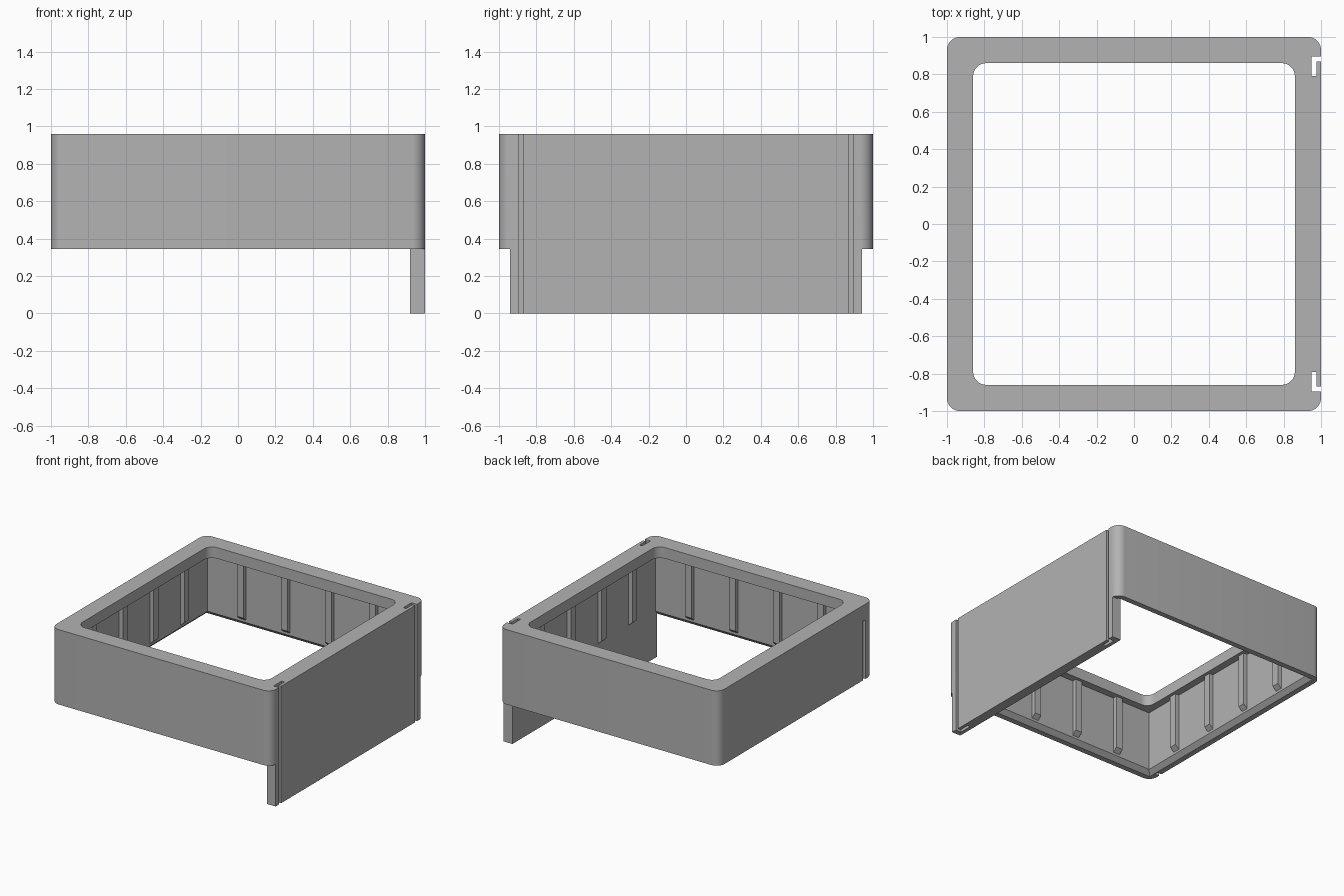
import bpy, bmesh, math
from mathutils import Vector

cube = bpy.data.objects.get("Cube")
if cube:
    bpy.data.objects.remove(cube, do_unlink=True)

GREY = (0.45, 0.45, 0.45, 1)
mat = bpy.data.materials.new("plain grey")
mat.use_nodes = True
mat.diffuse_color = GREY
mat.node_tree.nodes["Principled BSDF"].inputs["Base Color"].default_value = GREY

BOTTOM, TOP = 0.345, 0.96
FLANGE = 0.87     # underside of the top flange
INNER = 0.92      # inner face of the walls
CHAMFER = 0.035


def make(name, bm):
    bmesh.ops.recalc_face_normals(bm, faces=bm.faces)
    mesh = bpy.data.meshes.new(name)
    bm.to_mesh(mesh)
    bm.free()
    mesh.materials.append(mat)
    obj = bpy.data.objects.new(name, mesh)
    bpy.context.collection.objects.link(obj)
    return obj


def square(half, radius=0, steps=8):
    """Outline of a square, with round corners if a radius is given."""
    if not radius:
        return [(half, half), (-half, half), (-half, -half), (half, -half)]
    pts = []
    for q in range(4):
        mid = math.pi / 4 + q * math.pi / 2
        cx = math.copysign(half - radius, math.cos(mid))
        cy = math.copysign(half - radius, math.sin(mid))
        for i in range(steps + 1):
            a = (q + i / steps) * math.pi / 2
            pts.append((cx + radius * math.cos(a), cy + radius * math.sin(a)))
    return pts


def loft(name, low, high, z0, z1):
    """Solid between two outlines with equal point counts."""
    bm = bmesh.new()
    a = [bm.verts.new((x, y, z0)) for x, y in low]
    b = [bm.verts.new((x, y, z1)) for x, y in high]
    bm.faces.new(a[::-1])
    bm.faces.new(b)
    for i in range(len(a)):
        j = (i + 1) % len(a)
        bm.faces.new((a[i], a[j], b[j], b[i]))
    return make(name, bm)


def box(name, x0, x1, y0, y1, z0, z1):
    pts = [(x0, y0), (x1, y0), (x1, y1), (x0, y1)]
    return loft(name, pts, pts, z0, z1)


def boolean(target, tool, operation="DIFFERENCE"):
    tool.hide_render = True
    mod = target.modifiers.new("cut", "BOOLEAN")
    mod.operation = operation
    mod.solver = "EXACT"
    mod.object = tool
    bpy.context.view_layer.objects.active = target
    bpy.ops.object.modifier_apply(modifier=mod.name)
    bpy.data.objects.remove(tool, do_unlink=True)


# Frame: rounded outer block, hollowed below a wide top flange
outline = square(1, 0.07)
frame = loft("frame", outline, outline, BOTTOM, TOP)
opening = square(0.86, 0.07)
boolean(frame, loft("opening_cutter", opening, opening, 0.2, 1.1))
cavity = square(INNER)
boolean(frame, loft("cavity_cutter", cavity, cavity, 0.2, FLANGE))
# Bevelled inner lower edge
extra = 0.05
boolean(frame, loft("bevel_cutter", square(INNER + CHAMFER + extra),
                    square(INNER - extra), BOTTOM - extra, BOTTOM + CHAMFER + extra))

# Long side panel reaching down to the ground
boolean(frame, box("panel_extension", INNER, 1, -0.94, 0.94, 0, 0.45), "UNION")

# Hooked slots running the full height of the long side
for s in (-1, 1):
    pts = [(0.95, 0.79), (0.975, 0.79), (0.975, 0.87), (1.1, 0.87), (1.1, 0.895), (0.95, 0.895)]
    pts = [(x, s * y) for x, y in pts]
    boolean(frame, loft("slot_cutter", pts, pts, -0.1, 1.1))

# Short groove in the opposite wall
boolean(frame, box("groove_cutter", -1.1, -0.96, -0.9, -0.87, 0.2, 0.83))

bpy.ops.object.select_all(action="DESELECT")
frame.select_set(True)
bpy.context.view_layer.objects.active = frame
bpy.ops.object.shade_smooth_by_angle(angle=math.radians(30))

# Vertical ribs on the inner faces, sloped at the lower end
WIDTH, DEPTH, FOOT = 0.03, 0.035, 0.4
profile = [(INNER + 0.01, FOOT), (INNER, FOOT), (INNER - DEPTH, FOOT + 0.03),
           (INNER - DEPTH, FLANGE + 0.01), (INNER + 0.01, FLANGE + 0.01)]
for k, side in enumerate(("left", "back", "right", "front")):
    for i in range(4):
        off = -0.6 + 0.4 * i
        bm = bmesh.new()
        face = bm.faces.new([bm.verts.new((r, off - WIDTH, z)) for r, z in profile])
        ext = bmesh.ops.extrude_face_region(bm, geom=[face])["geom"]
        moved = [v for v in ext if isinstance(v, bmesh.types.BMVert)]
        bmesh.ops.translate(bm, verts=moved, vec=Vector((0, 2 * WIDTH, 0)))
        rib = make(f"{side}_rib_{i + 1}", bm)
        rib.rotation_euler.z = k * math.pi / 2
